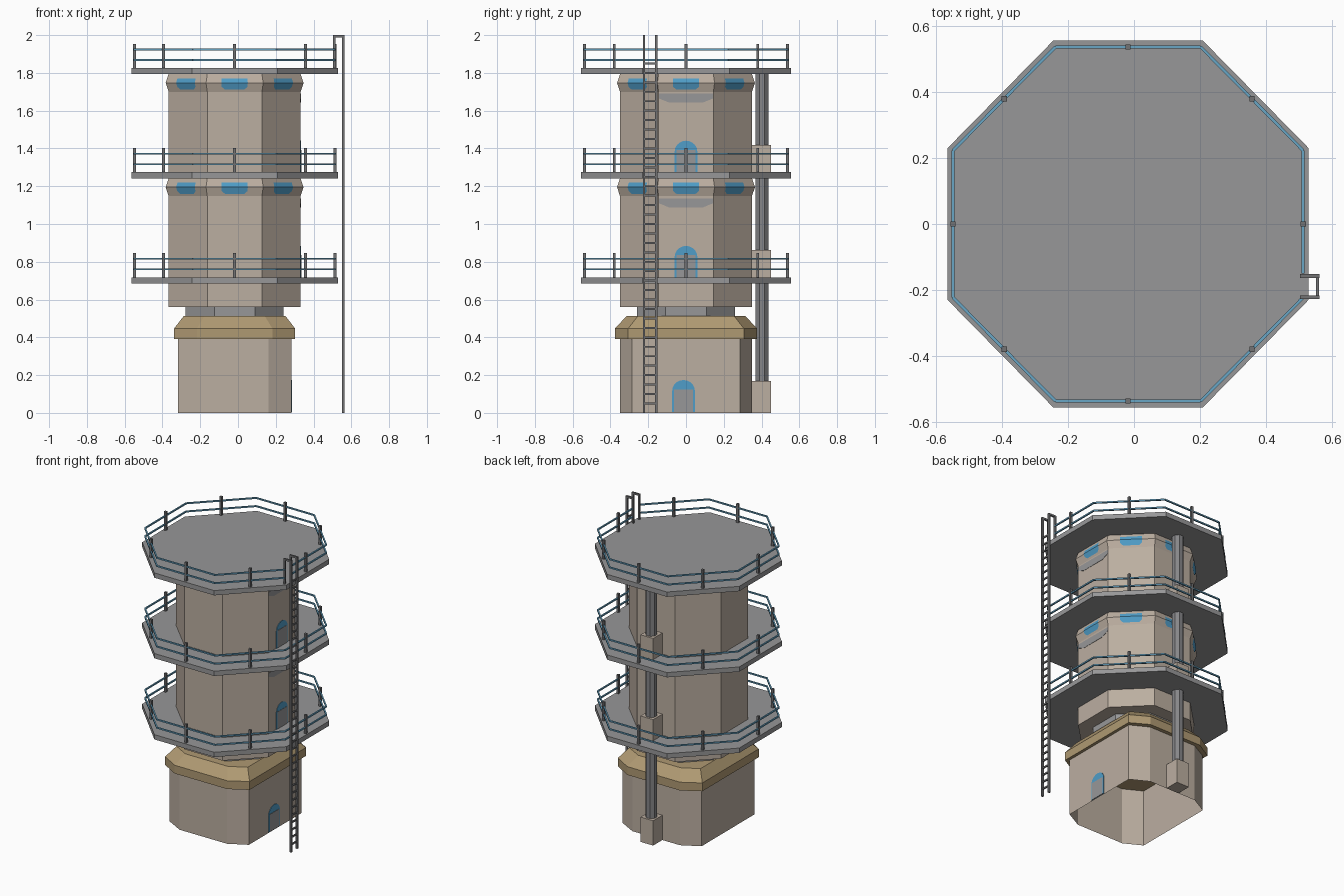
import bpy, bmesh, math
from mathutils import Vector, Matrix

if "Cube" in bpy.data.objects:
    bpy.data.objects.remove(bpy.data.objects["Cube"])

CX = -0.018                      # tower axis in x
T8 = math.tan(math.pi / 8)
LEVELS = (0.718, 1.274, 1.826)   # walking surfaces of the three decks


def material(name, r, g, b):
    m = bpy.data.materials.new(name)
    m.diffuse_color = (r, g, b, 1)
    m.use_nodes = True
    m.node_tree.nodes["Principled BSDF"].inputs["Base Color"].default_value = m.diffuse_color
    return m


BEIGE = material("beige_wall", 0.50, 0.425, 0.355)
TAN = material("tan_trim", 0.43, 0.32, 0.17)
GREY = material("deck_grey", 0.31, 0.31, 0.315)
STEEL = material("dark_steel", 0.17, 0.17, 0.175)
PIPE = material("pipe_grey", 0.24, 0.24, 0.25)
BLUE = material("window_blue", 0.08, 0.34, 0.58)
RAIL = material("rail_blue", 0.14, 0.38, 0.56)


def finish(name, bm, mat, fix=True):
    if fix:
        bmesh.ops.recalc_face_normals(bm, faces=bm.faces)
    me = bpy.data.meshes.new(name)
    bm.to_mesh(me)
    bm.free()
    me.materials.append(mat)
    ob = bpy.data.objects.new(name, me)
    bpy.context.collection.objects.link(ob)
    return ob


def cut_box(hx, hy, cx, cy):
    """Rectangle with cut corners, counter-clockwise around the tower axis."""
    p = [(hx, -hy + cy), (hx, hy - cy), (hx - cx, hy), (-hx + cx, hy)]
    p += [(-x, -y) for x, y in p]
    return [(CX + x, y) for x, y in p]


def octagon(a, b=None):
    b = b or a
    return cut_box(a, b, a * (1 - T8), b * (1 - T8))


def loft(name, rings, mat, bottom=True):
    """Stack of (z, outline) rings joined by flat faces."""
    bm = bmesh.new()
    rows = [[bm.verts.new((x, y, z)) for x, y in pts] for z, pts in rings]
    for a, b in zip(rows, rows[1:]):
        for i in range(len(a)):
            j = (i + 1) % len(a)
            bm.faces.new((a[i], a[j], b[j], b[i]))
    bm.faces.new(rows[-1])
    if bottom:
        bm.faces.new(rows[0][::-1])
    return finish(name, bm, mat, bottom)


def add_bar(bm, p, q, r, sides=4):
    p, q = Vector(p), Vector(q)
    d = q - p
    rot = d.to_track_quat('Z', 'Y').to_matrix().to_4x4()
    bmesh.ops.create_cone(bm, cap_ends=True, segments=sides, radius1=r, radius2=r,
                          depth=d.length, matrix=Matrix.Translation((p + q) / 2) @ rot
                          @ Matrix.Rotation(math.pi / sides, 4, 'Z'))


def add_box(bm, lo, hi):
    lo, hi = Vector(lo), Vector(hi)
    m = Matrix.Translation((lo + hi) / 2) @ Matrix.Diagonal((*(hi - lo), 1))
    bmesh.ops.create_cube(bm, size=1, matrix=m)


def side_plate(name, x, outline, mat, t=0.006):
    """Thin plate on the +x side from a (y, z) outline."""
    bm = bmesh.new()
    f = bm.faces.new([bm.verts.new((x - 0.003, y, z)) for y, z in outline])
    g = bmesh.ops.extrude_face_region(bm, geom=[f])
    bmesh.ops.translate(bm, vec=(t, 0, 0),
                        verts=[v for v in g['geom'] if isinstance(v, bmesh.types.BMVert)])
    return finish(name, bm, mat)


# base, open underneath, with its tan cornice and the recessed neck
loft("base_wall", [(0.0, cut_box(0.30, 0.35, 0.12, 0.065)),
                   (0.40, cut_box(0.30, 0.35, 0.12, 0.065))], BEIGE, bottom=False)
loft("cornice", [(0.39, cut_box(0.32, 0.376, 0.12, 0.07)),
                 (0.447, cut_box(0.32, 0.376, 0.12, 0.07)),
                 (0.512, cut_box(0.27, 0.315, 0.11, 0.06))], TAN)
loft("neck", [(0.505, octagon(0.26)), (0.565, octagon(0.26))], GREY)

# octagonal drum with a flared band under each upper deck
W, F = 0.349, 0.365
rings = [(0.56, octagon(W))]
for top in LEVELS[1:]:
    rings += [(top - 0.127, octagon(W)), (top - 0.079, octagon(F)), (top - 0.031, octagon(W))]
loft("tower_drum", rings, BEIGE)

# windows wrapped over each flared band, one per side
bm = bmesh.new()
for top in LEVELS[1:]:
    for k in range(8):
        rot = Matrix.Rotation(k * math.pi / 4, 4, 'Z')
        rows = []
        for dz, u in ((-0.115, 0.05), (-0.100, 0.068), (-0.079, 0.07), (-0.055, 0.068)):
            r = F - (F - W) * abs(dz + 0.079) / 0.048 + 0.003
            rows.append([bm.verts.new(rot @ Vector((r, s * u, top + dz)) + Vector((CX, 0, 0)))
                         for s in (-1, 1)])
        for a, b in zip(rows, rows[1:]):
            bm.faces.new((a[0], a[1], b[1], b[0]))
finish("band_windows", bm, BLUE, False)

# decks with posts and two rails
R = 0.531
for n, z in enumerate(LEVELS):
    loft(f"deck_{n + 1}", [(z - 0.033, octagon(0.547, 0.556)), (z, octagon(0.547, 0.556))], GREY)
    posts, rails = bmesh.new(), bmesh.new()
    pts = octagon(R, 0.537)
    for i, (p, q) in enumerate(zip(pts, pts[1:] + pts[:1])):
        m = ((p[0] + q[0]) / 2, (p[1] + q[1]) / 2)
        add_bar(posts, (*m, z - 0.005), (*m, z + 0.128), 0.011)
        if i == 0 and n == 2:            # gap where the ladder arrives
            p = (p[0], -0.15)
        for h in (0.042, 0.098):
            add_bar(rails, (*p, z + h), (*q, z + h), 0.0065)
    finish(f"rail_posts_{n + 1}", posts, STEEL)
    finish(f"rails_{n + 1}", rails, RAIL)

# ladder with hooked stiles
bm = bmesh.new()
for y in (-0.222, -0.157):
    add_box(bm, (0.550, y - 0.006, 0), (0.563, y + 0.006, 2))
    add_box(bm, (0.503, y - 0.006, 1.988), (0.552, y + 0.006, 2))
    add_box(bm, (0.503, y - 0.006, 1.82), (0.515, y + 0.006, 1.99))
for i in range(37):
    z = 0.05 + i * 0.05
    add_box(bm, (0.552, -0.22, z - 0.005), (0.561, -0.16, z + 0.005))
finish("ladder", bm, STEEL)

# service pipe at the back, rising out of a box on each floor
pipe, boxes = bmesh.new(), bmesh.new()
for z0, z1 in ((0.0, 0.69), (0.718, 1.245), (1.274, 1.795)):
    h = 0.17 if z0 == 0 else 0.145
    add_box(boxes, (CX - 0.048, 0.35, z0), (CX + 0.048, 0.45, z0 + h))
    add_bar(pipe, (CX, 0.402, z0 + h - 0.02), (CX, 0.402, z1), 0.037, 8)
finish("service_pipe", pipe, PIPE)
finish("pipe_boxes", boxes, BEIGE)

# arched doors on the right-hand side
for n, (x, y, z) in enumerate(((CX + 0.30, -0.013, 0.005), (CX + W, 0, 0.715), (CX + W, 0, 1.272))):
    r = 0.06
    arc = [(y + r * math.cos(a * math.pi / 10), z + 0.112 + r * 0.95 * math.sin(a * math.pi / 10))
           for a in range(11)]
    side_plate(f"door_frame_{n + 1}", x, [(y - r, z), (y + r, z)] + arc, BLUE)
    w = 0.05
    side_plate(f"door_{n + 1}", x, [(y - w, z), (y + w, z), (y + w, z + 0.12), (y - w, z + 0.12)],
               GREY, 0.008)

# slim grey panels below the right-hand windows
for n, z in enumerate((1.11, 1.665)):
    side_plate(f"grey_panel_{n + 1}", CX + W,
               [(-0.144, z + 0.025), (-0.144, z), (-0.09, z - 0.022), (0.09, z - 0.022),
                (0.144, z), (0.144, z + 0.025)], GREY, 0.005)
